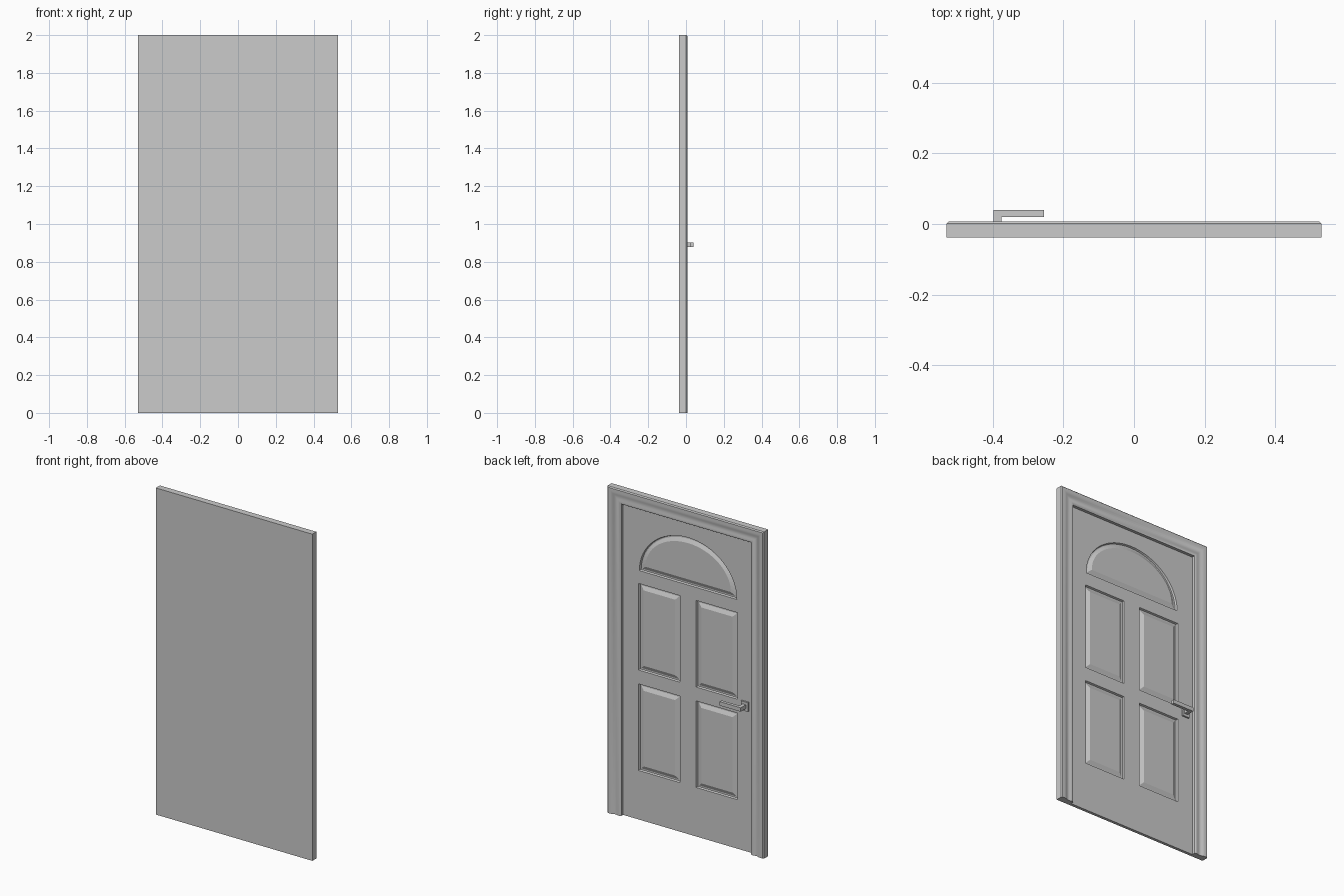
import bpy, bmesh, math

if "Cube" in bpy.data.objects:
    bpy.data.objects.remove(bpy.data.objects["Cube"])

BACK, FACE = -0.038, -0.020      # rear plane and door face plane
HALF, TOP, W = 0.53, 2.0, 0.09   # frame half width, height, casing width

grey = bpy.data.materials.new("plain_grey")
grey.diffuse_color = (0.6, 0.6, 0.6, 1)
grey.use_nodes = True
grey.node_tree.nodes["Principled BSDF"].inputs["Base Color"].default_value = grey.diffuse_color


def finish(bm, name, smooth=False):
    bmesh.ops.recalc_face_normals(bm, faces=bm.faces[:])
    me = bpy.data.meshes.new(name)
    bm.to_mesh(me)
    bm.free()
    ob = bpy.data.objects.new(name, me)
    bpy.context.collection.objects.link(ob)
    me.materials.append(grey)
    if smooth:
        bpy.ops.object.select_all(action='DESELECT')
        ob.select_set(True)
        bpy.context.view_layer.objects.active = ob
        bpy.ops.object.shade_smooth_by_angle(angle=math.radians(35))
    return ob


def box(name, x0, x1, y0, y1, z0, z1):
    bm = bmesh.new()
    bmesh.ops.create_cube(bm, size=1)
    for v in bm.verts:
        v.co = (x1 if v.co.x > 0 else x0, y1 if v.co.y > 0 else y0,
                z1 if v.co.z > 0 else z0)
    return finish(bm, name)


def bridge(bm, a, b):
    n = len(a)
    for i in range(n):
        bm.faces.new((a[i], a[(i + 1) % n], b[(i + 1) % n], b[i]))


def loop(bm, pts, y):
    return [bm.verts.new((x, y, z)) for x, z in pts]


# door frame: moulded profile mitred around both jambs and the header
profile = [(0, BACK), (0, 0.001), (0.006, 0.007), (0.022, 0.007), (0.030, 0.006),
           (0.038, 0.003), (0.046, 0.000), (0.054, -0.001), (0.062, 0.000),
           (0.070, 0.002), (0.078, 0.003), (0.085, 0.002), (W, -0.002), (W, BACK)]
bm = bmesh.new()
sections = []
for k in range(4):
    sx = -1 if k < 2 else 1
    sections.append([bm.verts.new((sx * (HALF - w), y, TOP - w if k in (1, 2) else 0))
                     for w, y in profile])
for a, b in zip(sections, sections[1:]):
    bridge(bm, a, b)
bm.faces.new(sections[0])
bm.faces.new(sections[-1])
finish(bm, "door_frame", True)


# outlines of the sunken panels, shrunk by an inset
def rect(x0, x1, z0, z1):
    return lambda i: [(x0 + i, z0 + i), (x1 - i, z0 + i), (x1 - i, z1 - i), (x0 + i, z1 - i)]


def arch(a, z0, h, n=32):
    return lambda i: [((a - 1.2 * i) * math.cos(math.pi * t / n),
                       z0 + i + (h - 2 * i) * math.sin(math.pi * t / n))
                      for t in range(n + 1)]


panels = [rect(x, x + 0.28, z, z + 0.53) for x in (-0.335, 0.055) for z in (0.30, 0.915)]
panels.append(arch(0.33, 1.525, 0.29))

# door leaf: face with holes, each filled by a groove and a raised field
bm = bmesh.new()
leaf = rect(-HALF + W, HALF - W, 0, TOP - W)(0)
front, rear = loop(bm, leaf, FACE), loop(bm, leaf, BACK)
holes = [loop(bm, p(0), FACE) for p in panels]
edges = []
for ring in [front] + holes:
    edges += [bm.edges.new((ring[i - 1], ring[i])) for i in range(len(ring))]
bmesh.ops.triangle_fill(bm, edges=edges, use_beauty=True, normal=(0, 1, 0))
bridge(bm, front, rear)
bm.faces.new(rear)
for p, ring in zip(panels, holes):
    for inset, y in ((0.004, FACE - 0.011), (0.012, FACE - 0.011), (0.034, FACE - 0.001)):
        nxt = loop(bm, p(inset), y)
        bridge(bm, ring, nxt)
        ring = nxt
    bm.faces.new(ring)
finish(bm, "door_leaf")

# lever handle
box("handle_plate", -0.412, -0.364, FACE - 0.002, FACE + 0.010, 0.862, 0.918)
box("handle_stem", -0.398, -0.375, FACE + 0.010, 0.020, 0.878, 0.902)
box("handle_lever", -0.398, -0.255, 0.020, 0.039, 0.878, 0.902)
